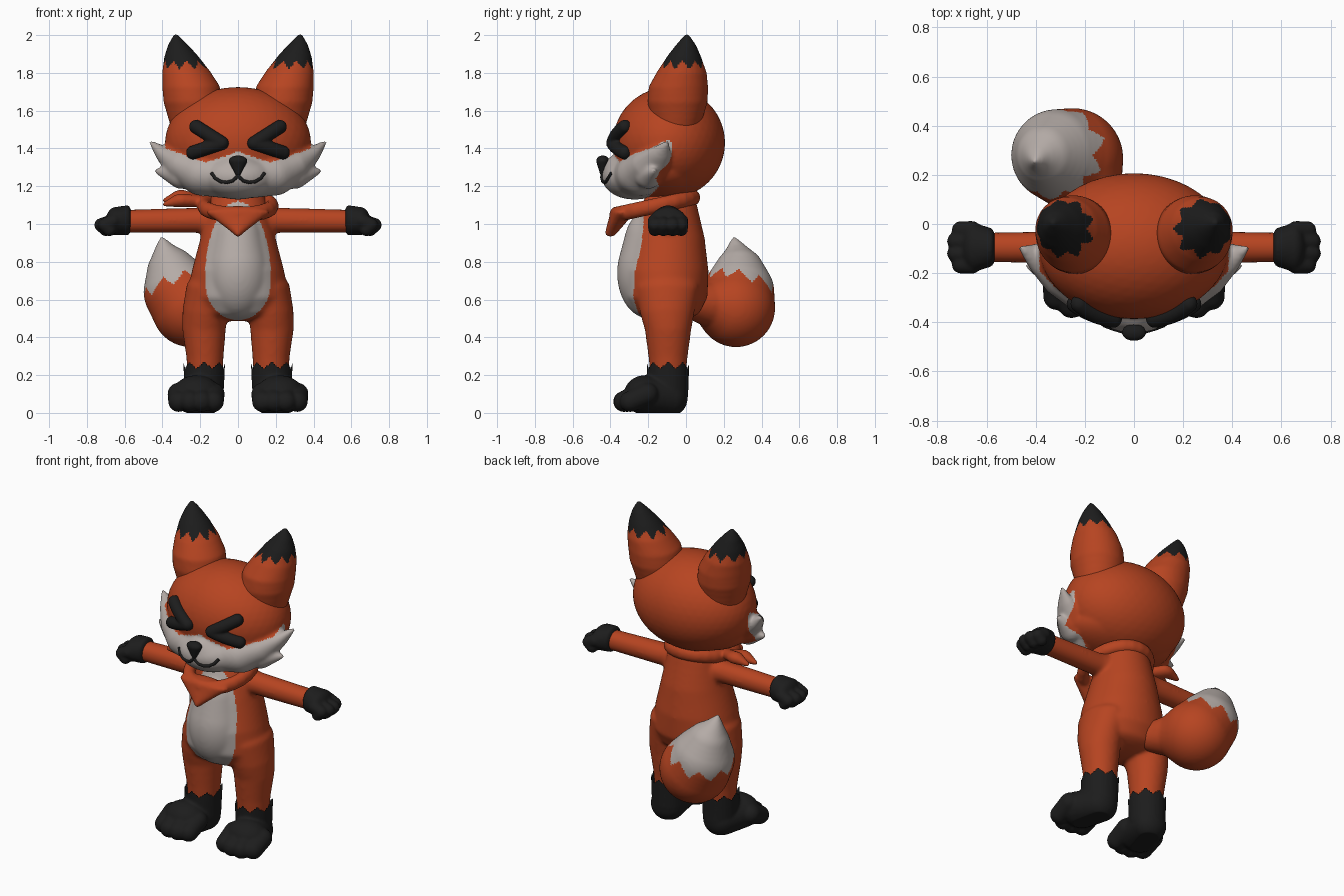
import bpy, bmesh, math
from mathutils import Matrix, Vector

cube = bpy.data.objects.get("Cube")
if cube:
    bpy.data.objects.remove(cube)


def material(name, rgb):
    m = bpy.data.materials.new(name)
    m.use_nodes = True
    m.diffuse_color = (*rgb, 1)
    m.node_tree.nodes["Principled BSDF"].inputs["Base Color"].default_value = (*rgb, 1)
    return m


ORANGE = material("orange fur", (0.47, 0.058, 0.015))
WHITE = material("pale fur", (0.46, 0.41, 0.385))
BLACK = material("black fur", (0.012, 0.012, 0.012))


def zigzag(angle, teeth):
    """Triangle wave from 0 to 1 around an axis."""
    return abs((angle * teeth / math.tau) % 1 - 0.5) * 2


def flip(points):
    return [(-p[0], *p[1:]) for p in points]


def both(*chains):
    return [c for chain in chains for c in (chain, flip(chain))]


def add_chain(bm, points):
    """Ellipsoids swept through points given as x, y, z and one or three radii."""
    pts = [Vector(p if len(p) == 6 else (*p[:3], p[3], p[3], p[3])) for p in points]
    stops = [pts[0]]
    for a, b in zip(pts, pts[1:]):
        size = min((a[i] + b[i]) / 2 for i in (3, 4, 5))
        n = math.ceil((b - a).to_3d().length / (0.25 * size))
        stops += [a.lerp(b, i / n) for i in range(1, n + 1)]
    for s in stops:
        place = Matrix.Translation(s[0:3]) @ Matrix.Diagonal((*s[3:6], 1))
        detail = 4 if max(s[3:6]) > 0.13 else 3
        bmesh.ops.create_icosphere(bm, subdivisions=detail, radius=1, matrix=place)


def sculpt(name, chains, mats, rule=None, voxel=0.01, smooth=6, trim=None, floor=False):
    """Fuse chains into one smooth skin, then colour faces by a rule."""
    bm = bmesh.new()
    for c in chains:
        add_chain(bm, c)
    raw = bpy.data.meshes.new(name + "_base")
    bm.to_mesh(raw)
    bm.free()
    obj = bpy.data.objects.new(name, raw)
    bpy.context.collection.objects.link(obj)
    remesh = obj.modifiers.new("fuse", "REMESH")
    remesh.mode = "VOXEL"
    remesh.voxel_size = voxel
    soften = obj.modifiers.new("soften", "SMOOTH")
    soften.iterations = smooth
    graph = bpy.context.evaluated_depsgraph_get()
    mesh = bpy.data.meshes.new_from_object(obj.evaluated_get(graph))
    obj.modifiers.clear()
    obj.data = mesh
    bpy.data.meshes.remove(raw)
    mesh.materials.clear()
    for m in mats:
        mesh.materials.append(m)
    bm = bmesh.new()
    bm.from_mesh(mesh)
    if trim:
        cut = [f for f in bm.faces if trim(f.calc_center_median())]
        bmesh.ops.delete(bm, geom=cut, context="FACES")
    if floor:
        for v in bm.verts:
            v.co.z = max(v.co.z, 0)
    for f in bm.faces:
        f.smooth = True
        f.material_index = rule(f.calc_center_median()) if rule else 0
    bm.to_mesh(mesh)
    bm.free()
    return obj


# Body: torso, belly, legs and arms
torso = [(0, -0.08, 1.18, 0.13, 0.12, 0.06), (0, -0.09, 1.07, 0.165, 0.155, 0.06),
         (0, -0.1, 0.92, 0.2, 0.2, 0.08), (0, -0.11, 0.75, 0.245, 0.23, 0.08),
         (0, -0.105, 0.62, 0.272, 0.22, 0.08), (0, -0.1, 0.55, 0.25, 0.18, 0.065)]
belly = [(0, -0.2, 0.74, 0.17, 0.165, 0.24), (0, -0.19, 0.88, 0.14, 0.14, 0.2)]
leg = [(0.15, -0.1, 0.66, 0.125, 0.17, 0.08), (0.173, -0.1, 0.54, 0.121, 0.145, 0.08),
       (0.18, -0.095, 0.45, 0.117, 0.125, 0.08),
       (0.175, -0.095, 0.3, 0.1, 0.105, 0.06), (0.175, -0.095, 0.15, 0.09, 0.09, 0.05)]
arm = [(0.1, -0.095, 1.02, 0.085), (0.2, -0.095, 1.02, 0.068), (0.58, -0.095, 1.015, 0.062)]


def belly_patch(p):
    height = 0.42 if p.z > 0.7 else 0.21
    return int(p.y < -0.12 and (p.x / 0.175) ** 2 + ((p.z - 0.7) / height) ** 2 < 1)


sculpt("body", [torso, belly] + both(leg, arm), [ORANGE, WHITE], belly_patch, smooth=14)

# Feet with jagged cuffs, and hands
ankle = [(0.178, -0.095, 0.3, 0.113, 0.115, 0.05), (0.18, -0.095, 0.1, 0.105, 0.108, 0.08)]
sole = [(0.185, -0.085, 0.08, 0.105, 0.095, 0.1), (0.22, -0.22, 0.095, 0.13, 0.11, 0.105)]
toes = [[(x, y + 0.09, 0.1, 0.06), (x, y, 0.06, 0.056)]
        for x, y in ((0.13, -0.312), (0.192, -0.33), (0.254, -0.328), (0.314, -0.295))]
palm = [(0.585, -0.095, 1.02, 0.025, 0.08, 0.08), (0.65, -0.095, 1.015, 0.05, 0.1, 0.075)]
fingers = [[(0.66, y, 1.015, 0.038), (x, y, 0.995, 0.037), (x - 0.025, y, 0.97, 0.035)]
           for x, y in ((0.705, -0.165), (0.724, -0.12), (0.724, -0.07), (0.705, -0.025))]
for side, s in (("left", 1), ("right", -1)):
    turn = (lambda c: c) if s > 0 else flip

    def above_cuff(p):
        return p.z > 0.235 + 0.035 * zigzag(math.atan2(p.y + 0.095, p.x - 0.178 * s), 8)

    sculpt(side + "_foot", [turn(c) for c in [ankle, sole] + toes], [BLACK],
           voxel=0.008, smooth=7, trim=above_cuff, floor=True)
    sculpt(side + "_hand", [turn(c) for c in [palm] + fingers], [BLACK], voxel=0.008, smooth=4)

# Head with a broad muzzle sweeping into the cheek tufts
skull = [(0, -0.09, 1.43, 0.387, 0.297, 0.295)]
jaw = [(0, -0.13, 1.29, 0.345, 0.24, 0.155)]
muzzle = [(0, -0.28, 1.25, 0.2, 0.165, 0.12), (0, -0.31, 1.31, 0.1, 0.12, 0.07)]
cheek = [(0, -0.26, 1.25, 0.13, 0.16, 0.12), (0.19, -0.235, 1.265, 0.12, 0.135, 0.115),
         (0.31, -0.185, 1.31, 0.075, 0.11, 0.09), (0.4, -0.14, 1.37, 0.035, 0.06, 0.045),
         (0.458, -0.1, 1.43, 0.012)]
lower_tuft = [(0.3, -0.2, 1.26, 0.075), (0.43, -0.17, 1.28, 0.014)]


def face_mask(p):
    top = 1.325 + 0.35 * abs(abs(p.x) - 0.17)
    back = -0.13 - 0.25 * (1.4 - p.z) + 0.04 * zigzag(p.z * math.tau, 10)
    tuft = abs(p.x) > 0.385 and p.z < 1.45
    return int(p.z < top and p.y < back or tuft and p.y < -0.05 and p.z < top + 0.04)


head = sculpt("head", [skull, jaw, muzzle] + both(cheek, lower_tuft),
              [ORANGE, WHITE], face_mask, smooth=7)

# Ears with jagged dark tips
ear = [(0.225, -0.05, 1.53, 0.135, 0.13, 0.06), (0.239, -0.045, 1.65, 0.156, 0.16, 0.06),
       (0.248, -0.04, 1.72, 0.153, 0.158, 0.06), (0.274, -0.022, 1.8, 0.128, 0.132, 0.05),
       (0.3, -0.01, 1.88, 0.092, 0.092, 0.04), (0.318, 0, 1.94, 0.055, 0.055, 0.03),
       (0.33, 0.005, 1.995, 0.014)]
for side, s in (("left", 1), ("right", -1)):
    def dark_tip(p):
        return int(p.z > 1.82 + 0.045 * zigzag(math.atan2(p.y + 0.02, p.x - 0.29 * s), 9))

    sculpt(side + "_ear", [ear if s > 0 else flip(ear)], [ORANGE, BLACK], dark_tip)

# Tail with jagged pale tip
tail = [(-0.1, 0.05, 0.58, 0.09), (-0.18, 0.16, 0.57, 0.13), (-0.25, 0.265, 0.555, 0.207),
        (-0.312, 0.28, 0.64, 0.188), (-0.35, 0.283, 0.745, 0.132), (-0.382, 0.272, 0.835, 0.068),
        (-0.402, 0.255, 0.92, 0.014)]


def tail_tip(p):
    edge = 0.66 + 0.35 * (p.x + 0.25) - 0.25 * (p.y - 0.3)
    return int(p.z > edge + 0.07 * zigzag(math.atan2(p.y - 0.28, p.x + 0.31), 9))


sculpt("tail", [tail], [ORANGE, WHITE], tail_tip, smooth=8)

# Neckerchief: sloping collar, front point and knot ends
collar = []
for i in range(25):
    a = i * math.tau / 24
    collar.append((0.18 * math.cos(a), -0.165 + 0.205 * math.sin(a),
                   1.095 + 0.045 * math.sin(a), 0.036, 0.036, 0.042))
point = [(0, -0.34, 1.06, 0.165, 0.06, 0.035), (0, -0.4, 0.95, 0.018, 0.03, 0.018)]
knot_ends = [[(-0.19, -0.13, 1.12, 0.03), (-0.3, y, z, 0.055, 0.042, 0.036), (-0.385, y, z - 0.02, 0.014)]
             for y, z in ((-0.15, 1.125), (-0.07, 1.145))]
sculpt("neckerchief", [collar, point] + knot_ends, [ORANGE], voxel=0.009, smooth=4)

# Squeezed-shut eyes, nose and mouth laid on the face
bpy.context.view_layer.update()


def on_face(x, z):
    hit, where, _, _ = head.ray_cast((x, -2, z), (0, 1, 0))
    return where.y if hit else -0.35


strokes = []
for x, z in ((0.222, 1.515), (0.238, 1.378)):
    line = []
    for i in range(7):
        px, pz = x + (0.085 - x) * i / 6, z + (1.428 - z) * i / 6
        line.append((px, on_face(px, pz) - 0.008, pz, 0.037))
    strokes.append(line)
sculpt("eyes", both(*strokes), [BLACK], voxel=0.007, smooth=3)

ny = on_face(0, 1.3)
sculpt("nose", [[(0, ny - 0.008, 1.335, 0.05, 0.035, 0.028), (0, ny - 0.008, 1.265, 0.014)]],
       [BLACK], voxel=0.006, smooth=3)

half = [(0.01, 1.245), (0.03, 1.228), (0.06, 1.22), (0.09, 1.224), (0.12, 1.242), (0.14, 1.27)]
curve = bpy.data.curves.new("mouth", "CURVE")
curve.dimensions = "3D"
curve.bevel_depth = 0.009
curve.use_fill_caps = True
path = [(-x, z) for x, z in reversed(half)] + [(0, 1.26)] + half
spline = curve.splines.new("POLY")
spline.points.add(len(path) - 1)
for pt, (x, z) in zip(spline.points, path):
    pt.co = (x, on_face(x, z) - 0.002, z, 1)
curve.materials.append(BLACK)
bpy.context.collection.objects.link(bpy.data.objects.new("mouth", curve))
